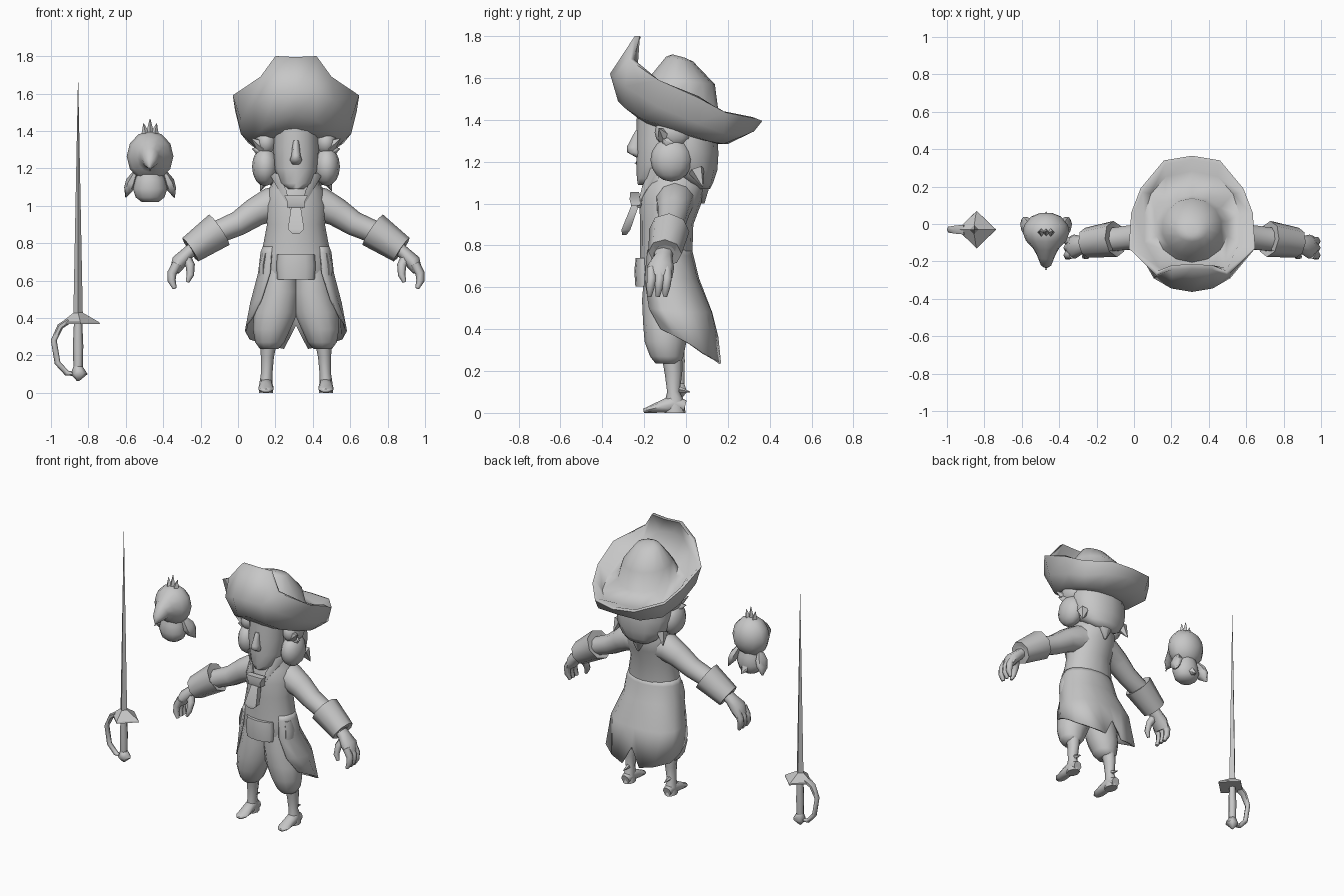
import bpy, bmesh, math
from mathutils import Vector

CX = 0.31  # centre line of the figure
gray = bpy.data.materials.new("plain_gray")
gray.diffuse_color = (0.57, 0.57, 0.57, 1)


def finish(name, bm, angle=65):
    bmesh.ops.recalc_face_normals(bm, faces=bm.faces)
    me = bpy.data.meshes.new(name)
    bm.to_mesh(me)
    bm.free()
    me.materials.append(gray)
    ob = bpy.data.objects.new(name, me)
    bpy.context.collection.objects.link(ob)
    bpy.ops.object.select_all(action='DESELECT')
    ob.select_set(True)
    bpy.context.view_layer.objects.active = ob
    bpy.ops.object.shade_smooth_by_angle(angle=math.radians(angle))
    return ob


def skin(name, rings, closed=True, caps=True, angle=65):
    """Bridge rows of points into one surface."""
    bm = bmesh.new()
    rows = [[bm.verts.new(p) for p in r] for r in rings]
    n = len(rows[0])
    for a, b in zip(rows, rows[1:]):
        for i in range(n if closed else n - 1):
            j = (i + 1) % n
            bm.faces.new((a[i], a[j], b[j], b[i]))
    if caps:
        bm.faces.new(rows[0])
        bm.faces.new(rows[-1])
    return finish(name, bm, angle)


def tube(name, path, n=10, s=1, cx=CX, flat=False, angle=65, turn=0.0):
    """Elliptical rings (x, y, z, ru, rv) along a path."""
    pts = [Vector(p[:3]) for p in path]
    rings = []
    for i, p in enumerate(path):
        t = (pts[min(i + 1, len(pts) - 1)] - pts[max(i - 1, 0)]).normalized()
        if flat:
            t = Vector((0, 0, 1))
        if abs(t.y) > 0.75:
            u = (Vector((1, 0, 0)) - t * t.x).normalized()
            v = t.cross(u)
        else:
            v = (Vector((0, 1, 0)) - t * t.y).normalized()
            u = v.cross(t)
        ring = []
        for k in range(n):
            a = 2 * math.pi * (k + turn) / n
            q = pts[i] + u * p[3] * math.cos(a) + v * p[4] * math.sin(a)
            ring.append((cx + s * q.x, q.y, q.z))
        rings.append(ring)
    return skin(name, rings, angle=angle)


def ball(name, c, r, cx=CX, seg=12, rows=8):
    bm = bmesh.new()
    bmesh.ops.create_uvsphere(bm, u_segments=seg, v_segments=rows, radius=1)
    for v in bm.verts:
        v.co = Vector((cx + c[0] + v.co.x * r[0], c[1] + v.co.y * r[1], c[2] + v.co.z * r[2]))
    return finish(name, bm)


def spike(name, a, b, r, cx=CX, n=5, s=1):
    return tube(name, [(*a, r, r), (*b, 0.002, 0.002)], n, s, cx)


# Torso of the coat, neck to hips
tube("coat_body", [(0, -.1, .605, .165, .115), (0, -.1, .64, .18, .122), (0, -.095, .75, .183, .125),
     (0, -.092, .9, .155, .127), (0, -.075, 1.0, .168, .148), (0, -.06, 1.08, .15, .15),
     (0, -.055, 1.14, .115, .14), (0, -.065, 1.19, .1, .125)], 16, flat=True)

# Coat skirt: continues the torso, open in front, notched at the back
lower = [((.14, -.195, .64), (.185, -.175, .5), (.235, -.12, .4)),
         ((.183, -.155, .64), (.22, -.11, .49), (.262, -.05, .365)),
         ((.198, -.095, .64), (.24, -.03, .48), (.268, .015, .33)),
         ((.19, -.04, .64), (.238, .03, .48), (.245, .08, .285)),
         ((.145, .02, .64), (.185, .09, .48), (.16, .135, .255)),
         ((.08, .05, .64), (.095, .118, .48), (.065, .163, .235)),
         ((0, .058, .64), (0, .12, .48), (0, .15, .36))]
cols = []
for k, low in enumerate(lower):
    a = math.radians(-45 + 22.5 * k)
    top = [(.183 * f * math.cos(a), -.095 + .125 * f * math.sin(a), z) for f, z in ((.95, .78), (1.01, .75))]
    cols.append(top + list(low))
cols = [[(CX + x, y, z) for x, y, z in c] for c in cols] + \
       [[(CX - x, y, z) for x, y, z in c] for c in reversed(cols[:-1])]
skirt = skin("coat_skirt", cols, closed=False, caps=False)
sol = skirt.modifiers.new("thickness", 'SOLIDIFY')
sol.thickness = 0.01
sol.offset = 0

# Belly plate, knot and cravat
tube("belt_plate", [(0, -.2, .605, .1, .042), (0, -.2, .68, .105, .047), (0, -.2, .74, .1, .04)], 12, flat=True)
tube("cravat_knot", [(0, -.24, .99, .07, .03), (0, -.245, 1.02, .065, .035), (0, -.245, 1.055, .088, .03)], 4, flat=True, turn=.5)
tube("cravat_tail", [(0, -.295, .85, .025, .015), (0, -.287, .875, .062, .03), (0, -.24, 1.0, .035, .025)], 4, flat=True, turn=.5)

for s, side in ((1, "left"), (-1, "right")):
    # Collar lapel and pocket flap
    skin(side + "_lapel", [[(CX + s * x, y + d, z) for x, y, z in
         ((.125, -.1, 1.18), (.137, -.14, 1.16), (.03, -.235, .98), (.05, -.21, 1.08), (.095, -.17, 1.17))]
         for d in (0, .03)])
    tube(side + "_pocket", [(.175, -.12, .625, .024, .05), (.177, -.12, .68, .022, .05), (.165, -.12, .745, .018, .045)], 8, s, flat=True)
    # Sleeve, cuff and hand
    tube(side + "_sleeve", [(.04, -.05, 1.02, .1, .1), (.14, -.055, 1.005, .09, .09), (.22, -.06, .965, .077, .078),
         (.31, -.07, .905, .066, .068), (.44, -.085, .85, .06, .065)], 10, s)
    tube(side + "_cuff", [(.425, -.08, .86, .06, .06), (.41, -.08, .872, .098, .097), (.565, -.1, .765, .076, .08),
         (.56, -.1, .77, .045, .05)], 8, s)
    tube(side + "_palm", [(.54, -.105, .78, .035, .045), (.58, -.11, .745, .035, .045), (.625, -.12, .7, .042, .064),
         (.65, -.125, .65, .026, .06)], 8, s)
    for i, y in enumerate((-.165, -.125, -.09)):
        tube(f"{side}_finger_{i}", [(.635, y, .69, .026, .024), (.663, y, .64, .025, .024),
             (.665, y - .005, .6, .022, .022), (.648, y - .01, .558, .011, .012)], 6, s)
    tube(side + "_thumb", [(.59, -.12, .725, .03, .03), (.565, -.15, .68, .025, .025),
         (.565, -.17, .63, .02, .02), (.58, -.175, .592, .01, .01)], 6, s)
    # Breeches, shin, foot and heel spur
    tube(side + "_breeches", [(.08, -.1, .66, .09, .1), (.088, -.1, .54, .105, .11), (.108, -.1, .43, .118, .105),
         (.13, -.098, .34, .1, .1), (.14, -.092, .27, .078, .08), (.143, -.085, .235, .05, .06)], 12, s, flat=True)
    tube(side + "_shin", [(.148, -.065, .25, .042, .048), (.153, -.06, .19, .035, .042), (.157, -.06, .1, .031, .03),
         (.16, -.055, .06, .034, .045), (.16, -.052, 0, .038, .05)], 8, s, flat=True)
    tube(side + "_foot", [(.16, -.005, .03, .03, .03), (.16, -.06, .045, .036, .045), (.16, -.12, .029, .04, .029),
         (.16, -.175, .016, .04, .016), (.16, -.203, .01, .02, .01)], 8, s)
    spike(side + "_spur", (.157, -.045, .115), (.157, .02, .1), .018, s=s)
    # Hair at the side of the face
    ball(side + "_hair_curl", (s * .165, -.07, 1.21), (.07, .1, .105))
    ball(side + "_hair_tuft", (s * .16, -.06, 1.34), (.06, .09, .075))
    for i, (a, b) in enumerate((((.18, -.1, 1.32), (.238, -.13, 1.36)), ((.18, -.08, 1.29), (.235, -.11, 1.305)),
                                ((.16, .05, 1.16), (.19, .08, 1.08)))):
        spike(f"{side}_hair_lock_{i}", a, b, .04, s=s)

# Head, nose and back hair
tube("head", [(0, -.18, 1.09, .045, .05), (0, -.15, 1.12, .088, .085), (0, -.125, 1.2, .115, .112),
     (0, -.118, 1.3, .12, .12), (0, -.1, 1.42, .12, .135)], 12, flat=True)
tube("nose", [(0, -.225, 1.22, .02, .012), (0, -.245, 1.245, .033, .036), (0, -.243, 1.27, .024, .04),
     (0, -.225, 1.35, .016, .016)], 8, flat=True)
tube("back_hair", [(0, 0, 1.4, .17, .14), (0, 0, 1.32, .19, .15), (0, .005, 1.24, .195, .15), (0, .025, 1.16, .175, .125),
     (0, .06, 1.1, .13, .07), (0, .08, 1.07, .08, .035)], 12, flat=True)
tube("hair_tail", [(0, .08, 1.16, .1, .05), (0, .08, 1.09, .06, .035), (0, .08, 1.0, .008, .008)], 8, flat=True)


# Hat: half rings from front to back, mirrored
def mirrored(h):
    pts = [(CX + x, y, z) for x, y, z in h]
    return pts + [(CX - x, y, z) for x, y, z in reversed(h[1:-1])]


def oval(cy, rx, ry, z, tilt):
    return mirrored([(rx * math.sin(a), cy - ry * math.cos(a), z + tilt * math.cos(a))
                     for a in (math.pi * k / 7 for k in range(8))])


under = [(0, -.325, 1.49), (.11, -.29, 1.455), (.18, -.22, 1.41), (.22, -.12, 1.375),
         (.23, .03, 1.325), (.2, .12, 1.295), (.11, .18, 1.285), (0, .2, 1.285)]
bulge = [(0, -.363, 1.62), (.11, -.345, 1.61), (.205, -.29, 1.56), (.295, -.13, 1.46),
         (.295, .05, 1.385), (.255, .18, 1.335), (.16, .29, 1.33), (0, .325, 1.345)]
edge = [(0, -.24, 1.795), (.11, -.245, 1.8), (.19, -.275, 1.69), (.338, -.13, 1.59),
        (.325, .06, 1.505), (.275, .19, 1.435), (.15, .34, 1.405), (0, .365, 1.395)]
lip = [(x * .96, y + (.025 if y < -.2 else -.02 if y > .1 else 0), z + .008 * (y > 0)) for x, y, z in edge]
inner = [(x * .86, y * .84 + .01, z + .055) for x, y, z in bulge]
skin("hat", [oval(-.03, .18, .17, 1.335, .05), mirrored(under), mirrored(bulge), mirrored(edge), mirrored(lip),
     mirrored(inner), oval(-.025, .195, .18, 1.5, .06), oval(-.02, .16, .158, 1.585, .015),
     oval(-.03, .085, .065, 1.69, .012), oval(-.035, .03, .03, 1.705, .008)], angle=70)

# Bird: teardrop head with beak, body, tail, crest, wings
BX = -.47
tube("bird_head", [(0, .06, 1.265, .03, .03), (0, .04, 1.265, .08, .085), (0, -.005, 1.265, .117, .125),
     (0, -.045, 1.265, .125, .135), (0, -.09, 1.265, .108, .12), (0, -.13, 1.262, .07, .085), (0, -.165, 1.255, .05, .058),
     (0, -.21, 1.228, .032, .035), (0, -.242, 1.19, .006, .006)], 12, cx=BX)
tube("bird_body", [(0, -.04, 1.02, .045, .04), (0, -.04, 1.045, .077, .068), (0, -.04, 1.09, .092, .08),
     (0, -.04, 1.14, .08, .075), (0, -.04, 1.19, .06, .06)], 12, cx=BX, flat=True)
spike("bird_tail", (0, .0, 1.08), (0, .065, 1.04), .045, BX)
for i, (x, z) in enumerate(((-.035, 1.44), (0, 1.465), (.035, 1.44))):
    spike(f"bird_crest_{i}", (x * .7, -.045, 1.385), (x, -.04, z), .022, BX, 4)
for s, side in ((1, "left"), (-1, "right")):
    tube("bird_wing_" + side, [(.08, -.03, 1.175, .015, .025), (.1, -.015, 1.13, .03, .048),
         (.115, 0, 1.09, .025, .045), (.13, .02, 1.045, .003, .006)], 6, s, BX)

# Sword: blade, grip, pommel, guard, knuckle bow
SX, SY = -.855, -.03
tube("sword_blade", [(0, SY, .38, .026, .026), (0, SY, 1.66, .001, .001)], 4, cx=SX, flat=True, angle=30)
tube("sword_grip", [(0, SY, .1, .024, .024), (0, SY, .25, .028, .028), (0, SY, .38, .022, .022)], 6, cx=SX, flat=True)
tube("sword_pommel", [(0, SY, .062, .005, .005), (.005, SY, .1, .046, .04), (0, SY, .14, .025, .025)], 6, cx=SX, flat=True)
tube("sword_guard", [(.014, SY, .368, .104, .1), (.012, SY, .378, .1, .098), (0, SY, .43, .022, .022)], 4, cx=SX, flat=True, angle=30)
tube("knuckle_bow", [(-.05, SY, .385, .016, .03), (-.095, SY, .355, .017, .025), (-.13, SY, .28, .016, .018),
     (-.11, SY, .16, .016, .018), (-.06, SY, .105, .015, .018), (-.01, SY, .1, .01, .015)], 6, cx=SX)
